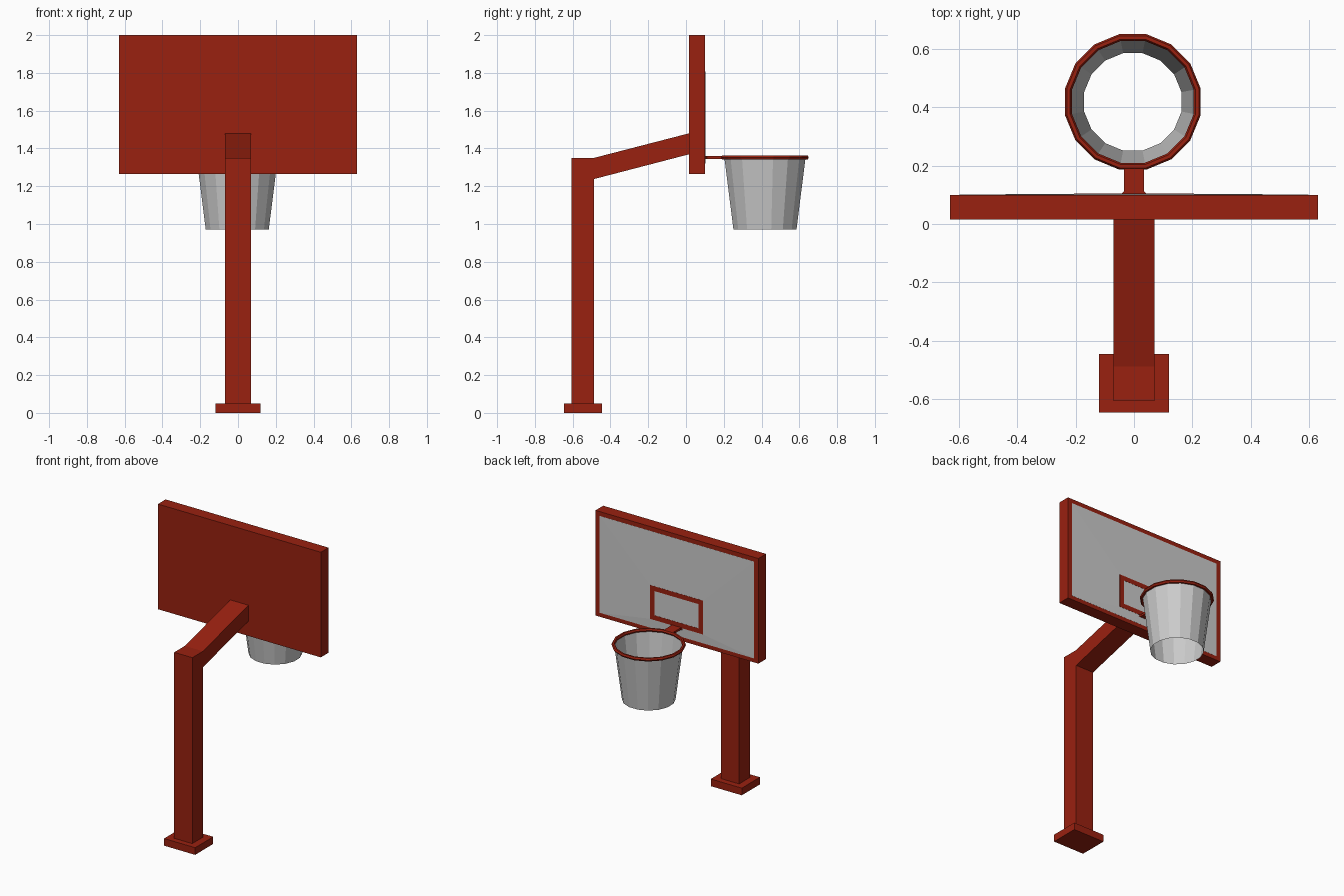
import bpy, bmesh
from math import pi, cos, sin

if "Cube" in bpy.data.objects:
    bpy.data.objects.remove(bpy.data.objects["Cube"])

red = bpy.data.materials.new("red_paint")
red.diffuse_color = (0.32, 0.015, 0.005, 1)
red.use_nodes = True
red.node_tree.nodes["Principled BSDF"].inputs["Base Color"].default_value = red.diffuse_color


def loft(name, loops, mat=None, caps=True, closed=False):
    """Skin a list of equal-length point loops with quads."""
    bm = bmesh.new()
    rings = [[bm.verts.new(p) for p in loop] for loop in loops]
    n = len(rings[0])
    pairs = list(zip(rings, rings[1:] + rings[:1]))
    for a, b in pairs if closed else pairs[:-1]:
        for i in range(n):
            j = (i + 1) % n
            bm.faces.new((a[i], a[j], b[j], b[i]))
    if caps and not closed:
        bm.faces.new(rings[0][::-1])
        bm.faces.new(rings[-1])
    if caps or closed:
        bmesh.ops.recalc_face_normals(bm, faces=bm.faces[:])
    me = bpy.data.meshes.new(name)
    bm.to_mesh(me)
    bm.free()
    if mat:
        me.materials.append(mat)
    ob = bpy.data.objects.new(name, me)
    bpy.context.collection.objects.link(ob)
    return ob


def rect(hw, z0, z1, y):
    return [(-hw, y, z0), (hw, y, z0), (hw, y, z1), (-hw, y, z1)]


def circle(r, z, n=16, cx=-0.004, cy=0.418):
    """Polygon turned so that flats face the axes."""
    return [(cx + r * cos((i + 0.5) * 2 * pi / n),
             cy + r * sin((i + 0.5) * 2 * pi / n), z) for i in range(n)]


# Base plate
loft("base", [rect(0.12, 0, 0.05, -0.645), rect(0.12, 0, 0.05, -0.445)], red)

# Post with slanted arm, from a side profile
side = [(-0.605, 0.05), (-0.487, 0.05), (-0.487, 1.238), (0.02, 1.37),
        (0.02, 1.481), (-0.487, 1.35), (-0.605, 1.35)]
loft("post_and_arm", [[(x, y, z) for y, z in side] for x in (-0.07, 0.07)], red)

# Backboard and its slightly raised pale panel
loft("backboard", [rect(0.63, 1.265, 2, 0.015), rect(0.63, 1.265, 2, 0.1)], red)
loft("panel", [rect(0.597, 1.293, 1.97, 0.09), rect(0.597, 1.293, 1.97, 0.1007),
               rect(0.205, 1.357, 1.593, 0.1035)])

# Target frame on the panel
outer, inner = (0.205, 1.357, 1.593), (0.17, 1.39, 1.56)
loft("target_frame", [rect(*outer, 0.1015), rect(*outer, 0.1045),
                      rect(*inner, 0.1045), rect(*inner, 0.1015)], red, closed=True)

# Bracket between board and rim
plan = [(0.045, 0.095), (0.045, 0.101), (0.035, 0.112), (0.035, 0.205),
        (-0.035, 0.205), (-0.035, 0.112), (-0.045, 0.101), (-0.045, 0.095)]
loft("rim_bracket", [[(x, y, z) for x, y in plan] for z in (1.345, 1.36)], red)

# Rim: ring with a six-sided section
loft("rim", [circle(0.2245 + 0.012 * cos(k * pi / 3), 1.352 + 0.0125 * sin(k * pi / 3))
             for k in range(6)], red, closed=True)

# Net: open tapered sleeve
loft("net", [circle(0.170, 0.97), circle(0.219, 1.35)], caps=False)
